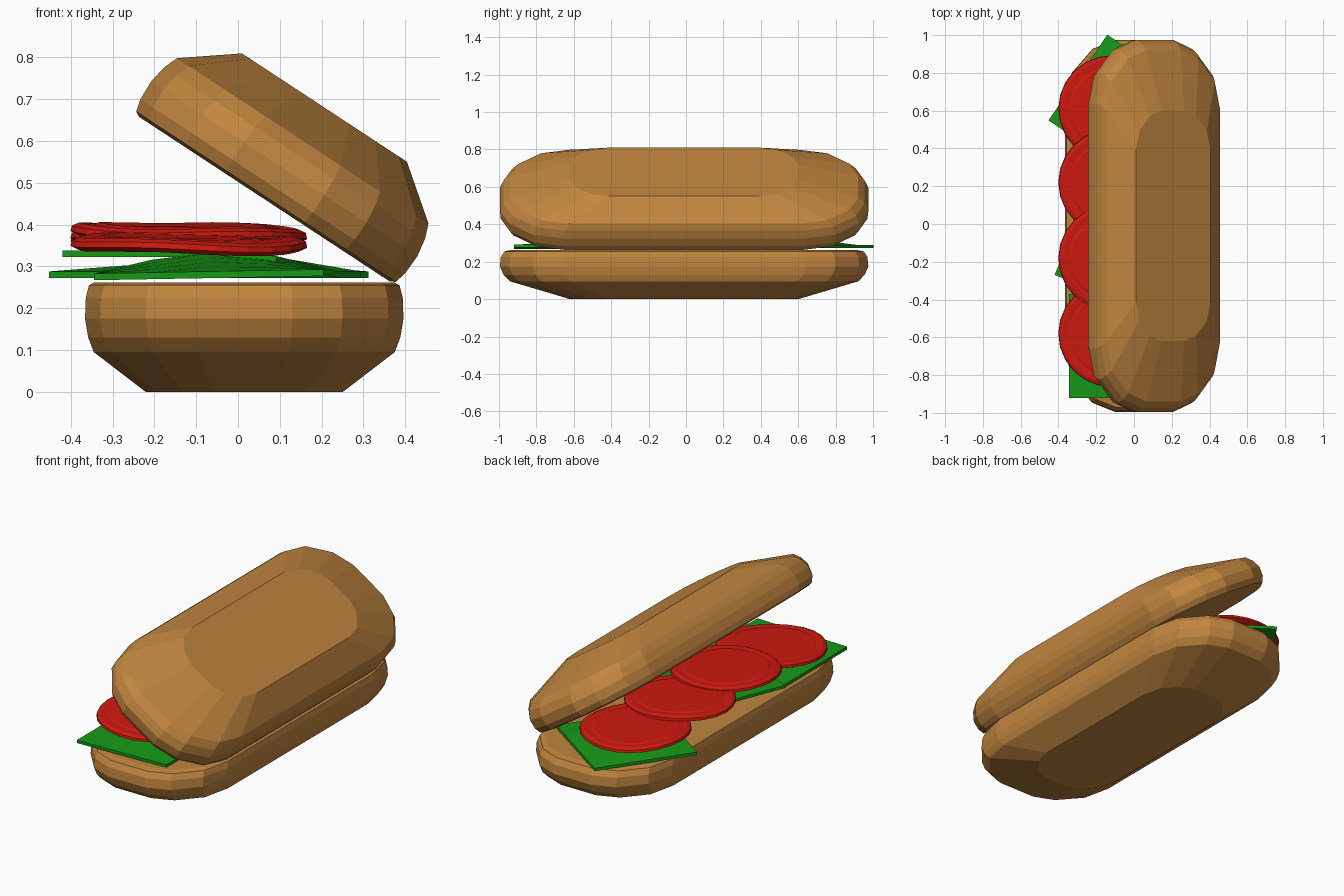
import bpy, bmesh, math
from mathutils import Matrix, Vector

if "Cube" in bpy.data.objects:
    bpy.data.objects.remove(bpy.data.objects["Cube"])


def material(name, rgb):
    m = bpy.data.materials.new(name)
    m.diffuse_color = (*rgb, 1)
    m.use_nodes = True
    m.node_tree.nodes["Principled BSDF"].inputs["Base Color"].default_value = m.diffuse_color
    return m


BREAD = material("bread", (0.53, 0.235, 0.05))
GREEN = material("lettuce_green", (0.008, 0.32, 0.008))
RED = material("tomato_red", (0.62, 0.01, 0.005))


def finish(name, bm, mat, matrix):
    bmesh.ops.recalc_face_normals(bm, faces=bm.faces)
    me = bpy.data.meshes.new(name)
    bm.to_mesh(me)
    bm.free()
    me.materials.append(mat)
    ob = bpy.data.objects.new(name, me)
    ob.matrix_world = matrix
    bpy.context.collection.objects.link(ob)
    return ob


def loft(rings):
    """Closed solid skinned through rings of equal point count."""
    bm = bmesh.new()
    loops = [[bm.verts.new(p) for p in r] for r in rings]
    n = len(loops[0])
    for a, b in zip(loops, loops[1:]):
        for i in range(n):
            j = (i + 1) % n
            bm.faces.new((a[i], a[j], b[j], b[i]))
    bm.faces.new(loops[0])
    bm.faces.new(loops[-1])
    return bm


# Bun halves: one long rounded outline, scaled through a side profile
quarter = [(0.381, 0.65), (0.345, 0.81), (0.235, 0.937), (0.115, 0.985)]
half = quarter + [(-x, y) for x, y in reversed(quarter)]
outline = half + [(-x, -y) for x, y in half]
profile = [(0.62, 0), (0.945, 0.095), (0.98, 0.13), (1, 0.175),
           (0.995, 0.225), (0.975, 0.255), (0.94, 0.262)]


def bun(name, matrix):
    rings = [[(x * s, y * s, z - 0.262) for x, y in outline] for s, z in profile]
    finish(name, loft(rings), BREAD, matrix)


bun("bottom_bun", Matrix.Translation((0.015, -0.01, 0.262)))
bun("top_bun", Matrix.Translation((0.063, -0.01, 0.461))
    @ Matrix.Rotation(math.radians(33.3 + 180), 4, 'Y'))


# Lettuce: thin square sheets, gently draped
def lettuce(name, x, y, z, angle, drape):
    bm = bmesh.new()
    bmesh.ops.create_grid(bm, x_segments=4, y_segments=4, size=0.275)
    spin = Matrix.Rotation(math.radians(angle), 4, 'Z')
    bmesh.ops.transform(bm, matrix=spin, verts=bm.verts)
    for v in bm.verts:
        v.co.z = drape(v.co.x, v.co.y)
    ext = bmesh.ops.extrude_face_region(bm, geom=bm.faces[:])
    top = [g for g in ext["geom"] if isinstance(g, bmesh.types.BMVert)]
    bmesh.ops.translate(bm, vec=(0, 0, 0.016), verts=top)
    finish(name, bm, GREEN, Matrix.Translation((x, y, z)))


lettuce("lettuce_back", -0.07, 0.62, 0.272, -34.5,
        lambda x, y: 0.03 * max(0, 1 - (x * x + y * y) / 0.075))
lettuce("lettuce_front", -0.07, -0.645, 0.272, 0,
        lambda x, y: 0.005 * x / 0.275 + 0.045 * max(0, 1 - (x / 0.24) ** 2) * max(0, y + 0.275) / 0.55)
lettuce("lettuce_middle", -0.063, -0.116, 0.322, -21.7,
        lambda x, y: -0.05 * min(1, max(0, (x - 0.1) / 0.2)))


# Tomato slices: bevelled discs with a shallow inner ring
SLICE = [(0.262, 0), (0.283, 0.01), (0.28, 0.023), (0.262, 0.031),
         (0.225, 0.029), (0.215, 0.033)]


def tomato(name, y, z, tilt_x, tilt_y):
    n = 24
    rings = []
    for r, h in SLICE:
        ring = []
        for i in range(n):
            a = 2 * math.pi * i / n
            wave = 0.004 * math.sin(3 * a + y * 9)
            ring.append((r * math.cos(a), r * math.sin(a), h + wave * r / 0.28))
        rings.append(ring)
    bm = loft(rings)
    finish(name, bm, RED, Matrix.Translation((-0.118, y, z))
           @ Matrix.Rotation(math.radians(tilt_x), 4, 'X')
           @ Matrix.Rotation(math.radians(tilt_y), 4, 'Y'))


tomato("tomato_1", 0.61, 0.342, -1, 1)
tomato("tomato_2", 0.22, 0.356, 1, 1)
tomato("tomato_3", -0.18, 0.366, 1.5, 1)
tomato("tomato_4", -0.58, 0.338, 2, 1)
